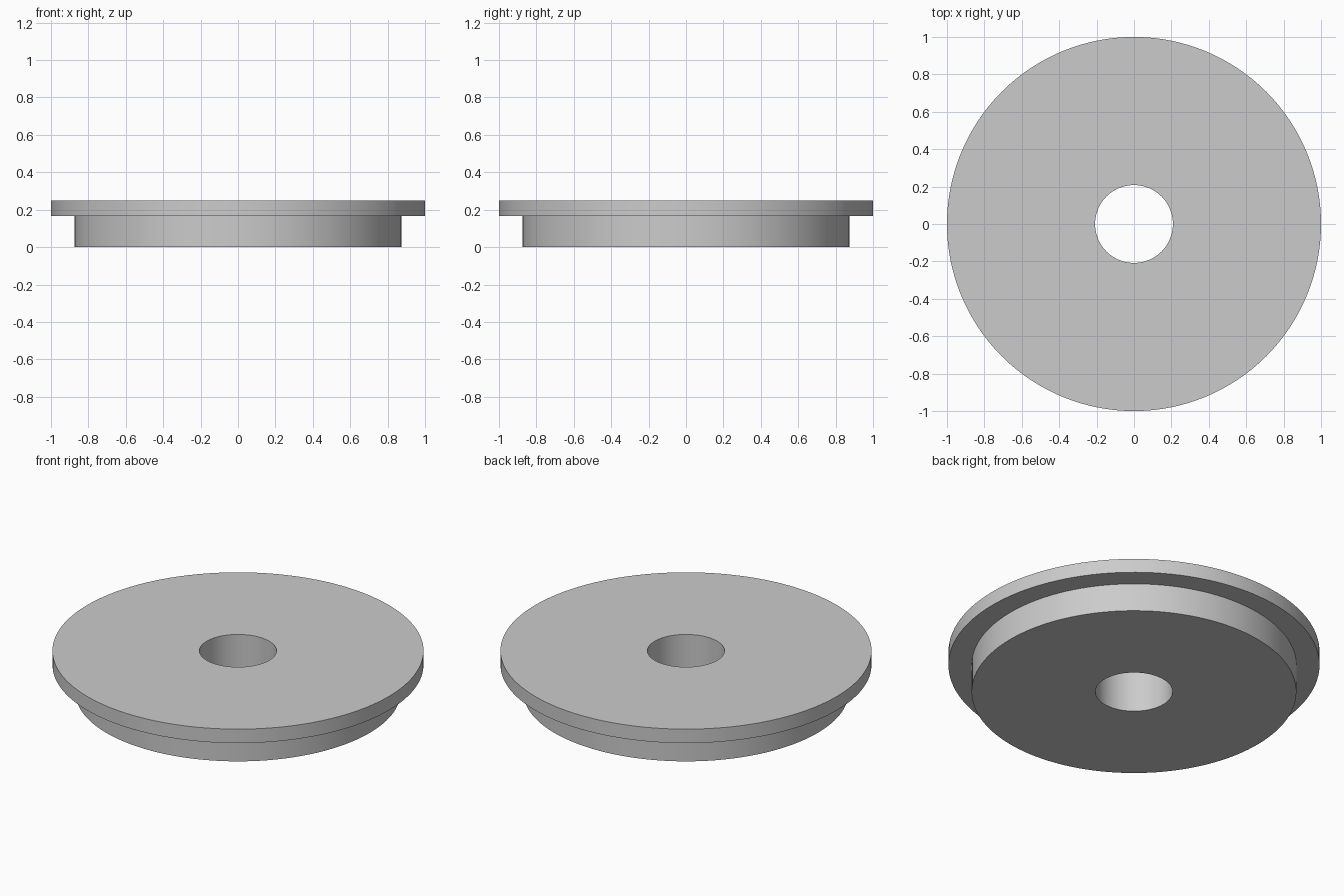
import bpy
import bmesh
import math

cube = bpy.data.objects.get("Cube")
if cube:
    bpy.data.objects.remove(cube, do_unlink=True)

SEGMENTS = 128
RIM_RADIUS, BODY_RADIUS, HOLE_RADIUS = 1.0, 0.875, 0.208
BODY_TOP, RIM_TOP = 0.167, 0.25

# Plain grey material
grey = bpy.data.materials.new("light_grey")
grey.use_nodes = True
colour = (0.6, 0.6, 0.6, 1.0)
grey.diffuse_color = colour
grey.node_tree.nodes["Principled BSDF"].inputs["Base Color"].default_value = colour


def lathe(name, profile, material):
    """Turn a closed (radius, height) profile around the z axis."""
    bm = bmesh.new()
    rings = []
    for i in range(SEGMENTS):
        a = math.tau * i / SEGMENTS
        rings.append([bm.verts.new((r * math.cos(a), r * math.sin(a), z))
                      for r, z in profile])
    for i, ring in enumerate(rings):
        following = rings[(i + 1) % SEGMENTS]
        for j in range(len(profile)):
            k = (j + 1) % len(profile)
            bm.faces.new((ring[j], following[j], following[k], ring[k]))
    bmesh.ops.recalc_face_normals(bm, faces=bm.faces)
    mesh = bpy.data.meshes.new(name)
    bm.to_mesh(mesh)
    bm.free()
    mesh.materials.append(material)
    obj = bpy.data.objects.new(name, mesh)
    bpy.context.collection.objects.link(obj)
    bpy.ops.object.select_all(action="DESELECT")
    obj.select_set(True)
    bpy.context.view_layer.objects.active = obj
    bpy.ops.object.shade_smooth_by_angle(angle=math.radians(30))
    return obj


# Flanged disc: narrower body below, wide rim above, bore through the middle
lathe("flanged_disc", [
    (HOLE_RADIUS, 0),
    (BODY_RADIUS, 0),
    (BODY_RADIUS, BODY_TOP),
    (RIM_RADIUS, BODY_TOP),
    (RIM_RADIUS, RIM_TOP),
    (HOLE_RADIUS, RIM_TOP),
], grey)
